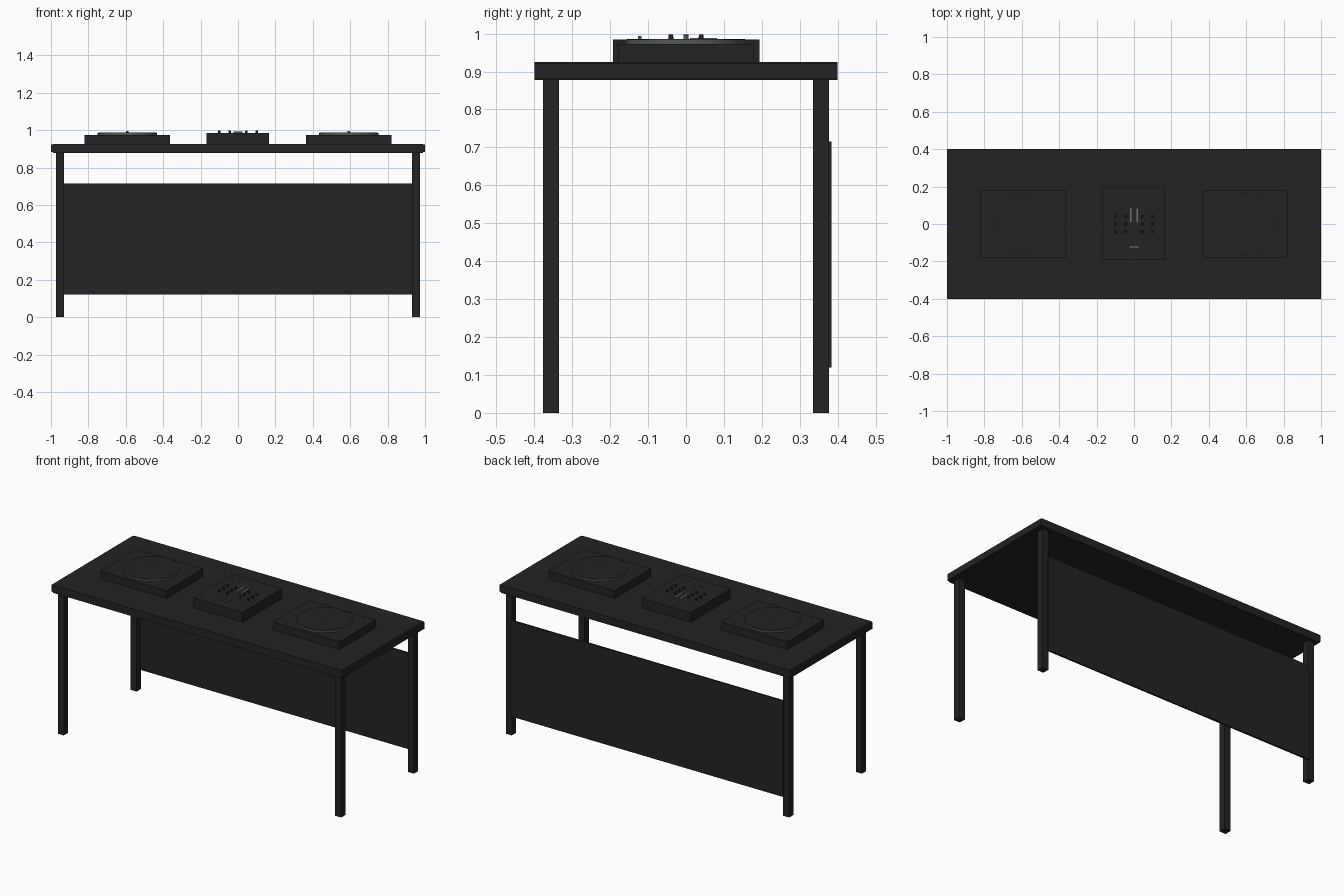
import bpy
import bmesh
from mathutils import Matrix

cube = bpy.data.objects.get("Cube")
if cube:
    bpy.data.objects.remove(cube, do_unlink=True)


def material(name, rgb):
    mat = bpy.data.materials.new(name)
    mat.use_nodes = True
    mat.diffuse_color = (*rgb, 1)
    mat.node_tree.nodes["Principled BSDF"].inputs["Base Color"].default_value = (*rgb, 1)
    return mat


BLACK = material("matte black", (0.017, 0.017, 0.017))
GREY = material("dull metal", (0.085, 0.1, 0.088))
LIGHT = material("slider grey", (0.17, 0.18, 0.175))
KNOB = material("knob black", (0.012, 0.012, 0.012))


def finish(bm, name, mat):
    mesh = bpy.data.meshes.new(name)
    bm.to_mesh(mesh)
    bm.free()
    mesh.materials.append(mat)
    obj = bpy.data.objects.new(name, mesh)
    bpy.context.collection.objects.link(obj)
    return obj


def box(name, x, y, z, mat=BLACK):
    """Box from (min, max) ranges on each axis."""
    bm = bmesh.new()
    bmesh.ops.create_cube(bm, size=1)
    ranges = (x, y, z)
    bmesh.ops.scale(bm, vec=[b - a for a, b in ranges], verts=bm.verts)
    bmesh.ops.translate(bm, vec=[(a + b) / 2 for a, b in ranges], verts=bm.verts)
    return finish(bm, name, mat)


def disc(name, x, y, z, radius, mat, sides=64, top=1.0):
    """Upright cylinder spanning the z range; top scales the upper radius."""
    bm = bmesh.new()
    bmesh.ops.create_cone(bm, cap_ends=True, segments=sides, radius1=radius,
                          radius2=radius * top, depth=z[1] - z[0],
                          matrix=Matrix.Translation((x, y, sum(z) / 2)))
    for face in bm.faces:
        face.smooth = abs(face.normal.z) < 0.9
    return finish(bm, name, mat)


# Table top with thin edge rails
box("table_top", (-0.99, 0.99), (-0.393, 0.393), (0.877, 0.925))
for side, label in ((-1, "right"), (1, "left")):
    box(f"{label}_edge_rail", sorted((side * 0.99, side)), (-0.4, 0.4), (0.882, 0.923))
for side, label in ((-1, "front"), (1, "back")):
    box(f"{label}_edge_rail", (-0.99, 0.99), sorted((side * 0.393, side * 0.4)), (0.877, 0.925))

# Legs
for sx, lr in ((-1, "right"), (1, "left")):
    for sy, fb in ((-1, "front"), (1, "back")):
        box(f"{fb}_{lr}_leg", sorted((sx * 0.93, sx * 0.972)),
            sorted((sy * 0.335, sy * 0.377)), (0, 0.877))

# Modesty panel on the back
box("back_panel", (-0.935, 0.935), (0.373, 0.384), (0.12, 0.715))

# Two record decks
for side, label in ((-1, "right"), (1, "left")):
    x = side * 0.592
    box(f"{label}_deck", (x - 0.228, x + 0.228), (-0.178, 0.178), (0.925, 0.973))
    disc(f"{label}_platter", x, 0, (0.973, 0.984), 0.158, GREY)
    disc(f"{label}_record", x, 0, (0.984, 0.986), 0.155, BLACK)
    disc(f"{label}_spindle", x, 0, (0.986, 0.996), 0.007, GREY, 16)

# Mixer body, knobs and sliders
box("mixer", (-0.169, 0.167), (-0.192, 0.194), (0.925, 0.985))
for x in (-0.1, -0.045, 0.045, 0.1):
    for y in (-0.04, 0, 0.04):
        disc("mixer_knob", x, y, (0.985, 0.998), 0.007, KNOB, 16, 0.85)
for x in (-0.017, 0.017):
    box("channel_slider", (x - 0.004, x + 0.004), (0.01, 0.082), (0.985, 0.988), LIGHT)
box("cross_slider", (-0.024, 0.024), (-0.127, -0.117), (0.985, 0.993), GREY)
